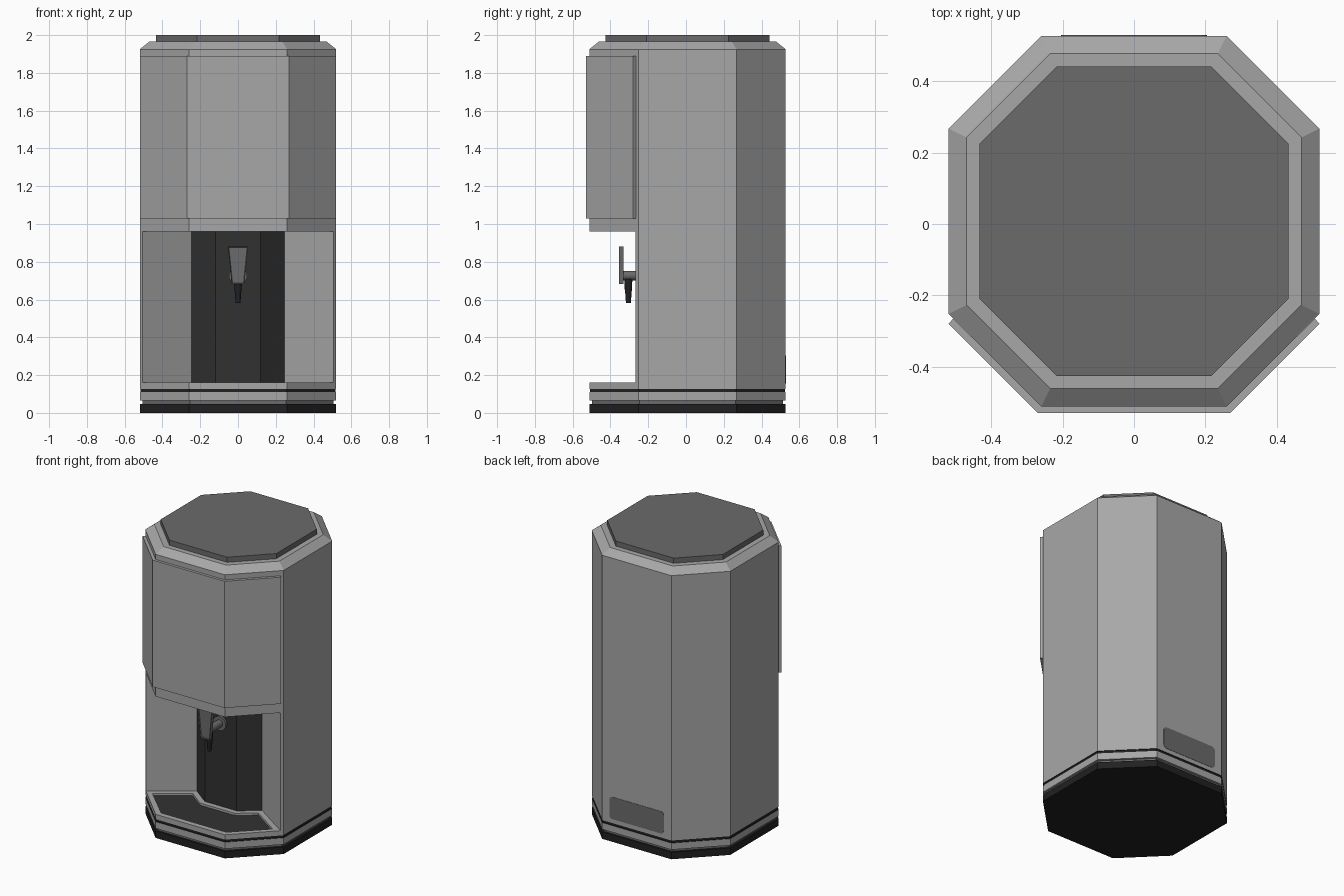
import bpy, bmesh, math
from mathutils import Vector, Matrix

cube = bpy.data.objects.get("Cube")
if cube:
    bpy.data.objects.remove(cube, do_unlink=True)

CENTRE_Y = 0.008


def material(name, value):
    m = bpy.data.materials.new(name)
    m.use_nodes = True
    colour = (value, value, value, 1)
    m.diffuse_color = colour
    m.node_tree.nodes["Principled BSDF"].inputs["Base Color"].default_value = colour
    return m


SILVER = material("silver_grey", 0.39)
GREY = material("dark_grey", 0.145)
CHARCOAL = material("charcoal", 0.031)
BLACK = material("black", 0.015)


def finish(name, bm, *mats):
    bmesh.ops.recalc_face_normals(bm, faces=bm.faces)
    mesh = bpy.data.meshes.new(name)
    bm.to_mesh(mesh)
    bm.free()
    ob = bpy.data.objects.new(name, mesh)
    bpy.context.collection.objects.link(ob)
    for m in mats:
        mesh.materials.append(m)
    return ob


def loft(name, rings, *mats):
    """Skin a stack of matching closed rings and cap both ends."""
    bm = bmesh.new()
    loops = [[bm.verts.new(p) for p in ring] for ring in rings]
    for a, b in zip(loops, loops[1:]):
        for i in range(len(a)):
            j = (i + 1) % len(a)
            bm.faces.new((a[i], a[j], b[j], b[i]))
    bm.faces.new(loops[0])
    bm.faces.new(loops[-1])
    return finish(name, bm, *mats)


def octagon(half, z):
    c = half / 2
    quarter = [(half, -c), (half, c), (c, half), (-c, half)]
    pts = quarter + [(-x, -y) for x, y in quarter]
    return [(x, y + CENTRE_Y, z) for x, y in pts]


def mirrored(right):
    """Close an outline given only its +x half."""
    return right + [(-x, y) for x, y in reversed(right)]


def prism(name, outline, z0, z1, *mats):
    return loft(name, [[(x, y, z) for x, y in outline] for z in (z0, z1)], *mats)


def cylinder(name, r1, r2, start, end, mat, sides=24):
    start, end = Vector(start), Vector(end)
    axis = end - start
    bm = bmesh.new()
    turn = axis.to_track_quat('Z', 'Y').to_matrix().to_4x4()
    bmesh.ops.create_cone(bm, cap_ends=True, segments=sides, radius1=r1, radius2=r2,
                          depth=axis.length,
                          matrix=Matrix.Translation((start + end) / 2) @ turn)
    ob = finish(name, bm, mat)
    bpy.ops.object.select_all(action='DESELECT')
    ob.select_set(True)
    bpy.context.view_layer.objects.active = ob
    bpy.ops.object.shade_smooth_by_angle(angle=math.radians(35))
    return ob


def cut(target, cutter):
    mod = target.modifiers.new("cut", 'BOOLEAN')
    mod.operation = 'DIFFERENCE'
    mod.solver = 'EXACT'
    mod.object = cutter
    bpy.context.view_layer.objects.active = target
    bpy.ops.object.modifier_apply(modifier=mod.name)
    bpy.data.objects.remove(cutter, do_unlink=True)


# Housing with a dark groove near the foot and a chamfered top
profile = [(0.52, 0.065), (0.52, 0.11), (0.515, 0.11), (0.515, 0.127),
           (0.52, 0.127), (0.52, 1.925), (0.47, 1.965)]
body = loft("housing", [octagon(h, z) for h, z in profile], SILVER, BLACK)
for f in body.data.polygons:
    f.material_index = int(0.109 < f.center.z < 0.128)

# Dispensing alcove and drip tray pocket
alcove = mirrored([(0.507, -0.7), (0.507, -0.268), (0.245, -0.09)])
cut(body, prism("alcove_cutter", alcove, 0.16, 0.96, SILVER))
tray = mirrored([(0.245, -0.475), (0.452, -0.273), (0.246, -0.133), (0.132, -0.22)])
cut(body, prism("tray_cutter", tray, 0.14, 0.2, SILVER))
prism("drip_tray", tray, 0.135, 0.145, CHARCOAL)

# Faceted column at the back of the alcove
column = mirrored([(0.12, -0.185), (0.245, -0.09), (0.245, -0.07)])
prism("alcove_column", column, 0.155, 0.965, CHARCOAL)

# Front cover wrapping three faces
cover = mirrored([(0.27, -0.53), (0.52, -0.28), (0.508, -0.266), (0.26, -0.509)])
prism("front_cover", cover, 1.03, 1.89, SILVER)

# Lid, foot and the recessed ring above the foot
loft("lid", [octagon(0.434, z) for z in (1.96, 2.0)], GREY)
loft("foot_ring", [octagon(0.506, z) for z in (0.04, 0.07)], GREY)
loft("foot", [octagon(0.52, z) for z in (0, 0.047)], BLACK)

# Tap
cylinder("tap_flange", 0.048, 0.048, (0, -0.18, 0.727), (0, -0.2, 0.727), GREY)
cylinder("tap_pipe", 0.025, 0.025, (0, -0.19, 0.727), (0, -0.335, 0.727), GREY)
cylinder("tap_spout_collar", 0.021, 0.019, (0, -0.305, 0.71), (0, -0.305, 0.645), BLACK)
cylinder("tap_spout", 0.018, 0.013, (0, -0.305, 0.65), (0, -0.305, 0.583), BLACK)

# Tapered tap lever with a sunken front
lever_outline = mirrored([(0.053, 0.88), (0.034, 0.683)])
lever = loft("tap_lever", [[(x, y, z) for x, z in lever_outline]
                           for y in (-0.355, -0.33)], GREY)
bm = bmesh.new()
bm.from_mesh(lever.data)
front = min(bm.faces, key=lambda f: f.calc_center_median().y)
bmesh.ops.inset_region(bm, faces=[front], thickness=0.007, depth=0)
bmesh.ops.translate(bm, verts=front.verts, vec=(0, 0.005, 0))
bm.to_mesh(lever.data)
bm.free()

# Rounded vent plate on the back
vent = []
for k, (sx, sz) in enumerate([(1, 1), (-1, 1), (-1, -1), (1, -1)]):
    for step in range(5):
        a = math.radians(90 * k + 22.5 * step)
        vent.append((sx * 0.18 + 0.025 * math.cos(a),
                     0.23 + sz * 0.05 + 0.025 * math.sin(a)))
loft("back_vent", [[(x, y, z) for x, z in vent]
                   for y in (CENTRE_Y + 0.516, CENTRE_Y + 0.522)], GREY)
